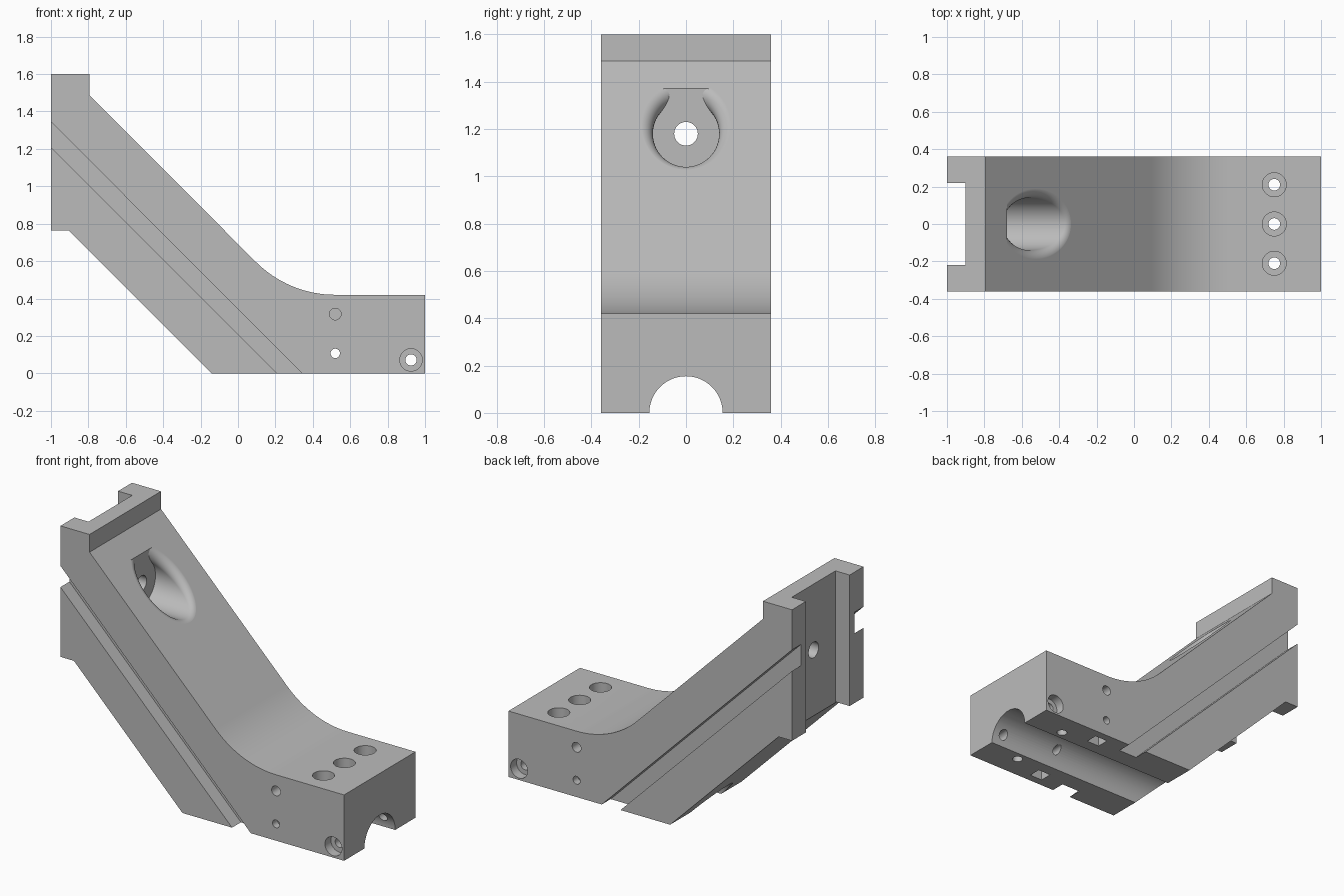
import bpy, bmesh, math
from mathutils import Vector

if "Cube" in bpy.data.objects:
    bpy.data.objects.remove(bpy.data.objects["Cube"])

grey = bpy.data.materials.new("plain_grey")
grey.diffuse_color = (0.5, 0.5, 0.5, 1)
grey.use_nodes = True
grey.node_tree.nodes["Principled BSDF"].inputs["Base Color"].default_value = grey.diffuse_color


def make(name, bm):
    bmesh.ops.recalc_face_normals(bm, faces=bm.faces)
    me = bpy.data.meshes.new(name)
    bm.to_mesh(me)
    bm.free()
    ob = bpy.data.objects.new(name, me)
    bpy.context.collection.objects.link(ob)
    me.materials.append(grey)
    return ob


def loft(rings):
    """Closed solid through a list of equal-length rings."""
    bm = bmesh.new()
    vs = [[bm.verts.new(p) for p in r] for r in rings]
    n = len(vs[0])
    for a, b in zip(vs, vs[1:]):
        for i in range(n):
            bm.faces.new((a[i], a[(i + 1) % n], b[(i + 1) % n], b[i]))
    bm.faces.new(vs[0])
    bm.faces.new(vs[-1])
    return bm


def prism(name, pts, y0, y1):
    """Side profile (x, z) extruded along y."""
    return make(name, loft([[(x, y, z) for x, z in pts] for y in (y0, y1)]))


def box(name, lo, hi):
    pts = [(lo[0], lo[2]), (hi[0], lo[2]), (hi[0], hi[2]), (lo[0], hi[2])]
    return prism(name, pts, lo[1], hi[1])


def rod(name, start, end, r, n=40):
    a, b = Vector(start), Vector(end)
    d = (b - a).normalized()
    u = d.orthogonal().normalized()
    w = d.cross(u)
    ang = [2 * math.pi * i / n for i in range(n)]
    return make(name, loft([[c + r * (u * math.cos(t) + w * math.sin(t)) for t in ang]
                            for c in (a, b)]))


def rounded_bore(name, zc, R, r, plane, floor, n=72, steps=8):
    """Horizontal bore leaving the sloped face x + z = plane with a rolling-ball rounded rim."""
    nrm = Vector((1, 0, 1)).normalized()
    rings = [[] for _ in range(steps + 3)]
    for i in range(n):
        t = 2 * math.pi * i / n
        rad = Vector((0, math.cos(t), math.sin(t)))
        c = Vector((0, 0, zc)) + rad * (R + r)
        c.x = plane - r * math.sqrt(2) - c.z
        rings[0].append(Vector((-0.95, 0, zc)) + rad * R)
        for k in range(steps + 1):
            rings[k + 1].append(c + r * (-rad).slerp(nrm, k / steps))
        rings[-1].append(c + nrm * (r + 0.1))
    bm = loft(rings)
    cut = bmesh.ops.bisect_plane(bm, geom=bm.verts[:] + bm.edges[:] + bm.faces[:],
                                 plane_co=(floor, 0, 0), plane_no=(1, 0, 0), clear_inner=True)
    edges = [e for e in cut["geom_cut"] if isinstance(e, bmesh.types.BMEdge)]
    bmesh.ops.holes_fill(bm, edges=edges, sides=0)
    return make(name, bm)


# Bracket body: upright end, sloped arm, curved inner bend, flat foot
bend = [(0.52 + 0.6 * math.cos(math.radians(a)), 1.02 + 0.6 * math.sin(math.radians(a)))
        for a in [225 + 45 * i / 16 for i in range(17)]]
body = prism("bracket_body", [(-1, 1.6), (-0.795, 1.6), (-0.795, 1.487)] + bend +
             [(1, 0.42), (1, 0), (-0.14, 0), (-0.905, 0.765), (-1, 0.765)], -0.36, 0.36)

cutters = [
    # Channel on the back of the upright end, tunnel under the foot
    box("back_channel", (-1.2, -0.22, 0.5), (-0.9, 0.22, 1.8)),
    rod("tunnel", (-0.6, 0, 0), (1.2, 0, 0), 0.155, 64),
    # Recessed mounting hole in the arm
    rounded_bore("arm_bore", 1.18, 0.14, 0.05, 0.692, -0.68),
    rod("arm_hole", (-1.1, 0, 1.18), (-0.6, 0, 1.18), 0.05),
    # Cross holes running through the foot
    rod("cross_hole", (0.52, -0.5, 0.107), (0.52, 0.5, 0.107), 0.025),
    rod("end_cross_hole", (0.925, -0.5, 0.072), (0.925, 0.5, 0.072), 0.03),
]

# Three counterbored screw holes through the top of the foot
for y in (-0.21, 0, 0.21):
    cutters += [rod("screw_hole", (0.75, y, -0.1), (0.75, y, 0.5), 0.031),
                rod("screw_head", (0.75, y, 0.27), (0.75, y, 0.5), 0.064)]

# Features repeated on both sides: diagonal groove, holes, nut pockets
groove = [(-1.1, 1.445), (0.442, -0.1), (0.31, -0.1), (-1.1, 1.31)]
for s in (-1, 1):
    cutters += [prism("side_groove", groove, s * 0.27, s * 0.5),
                rod("side_hole", (0.52, s * 0.16, 0.317), (0.52, s * 0.5, 0.317), 0.031),
                rod("side_counterbore", (0.925, s * 0.3, 0.072), (0.925, s * 0.5, 0.072), 0.06),
                box("nut_pocket", (0.475, s * 0.27 - 0.04, -0.1), (0.565, s * 0.27 + 0.04, 0.16))]

# Cut everything out of the body
bpy.context.view_layer.objects.active = body
body.select_set(True)
for c in cutters:
    c.hide_render = True
    m = body.modifiers.new("cut", 'BOOLEAN')
    m.operation, m.solver, m.object = 'DIFFERENCE', 'EXACT', c
    bpy.ops.object.modifier_apply(modifier=m.name)
    bpy.data.objects.remove(c)

bpy.ops.object.shade_smooth_by_angle(angle=math.radians(25))
body.modifiers.new("even_normals", 'WEIGHTED_NORMAL').keep_sharp = True
